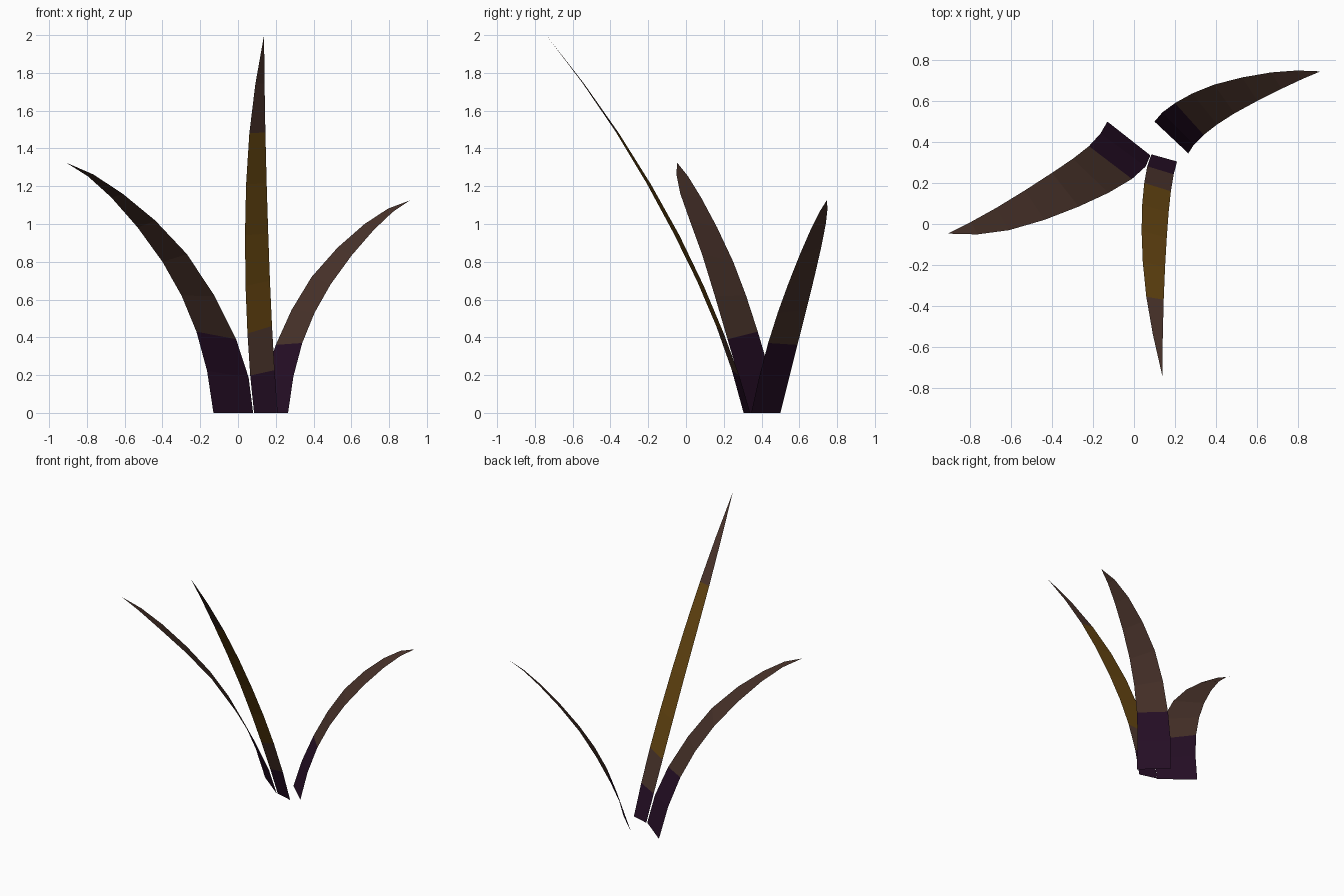
import bpy
import bmesh
from mathutils import Vector

default_cube = bpy.data.objects.get("Cube")
if default_cube:
    bpy.data.objects.remove(default_cube, do_unlink=True)


def make_material(name, colour):
    material = bpy.data.materials.new(name)
    material.use_nodes = True
    rgba = (*colour, 1.0)
    material.diffuse_color = rgba
    shader = material.node_tree.nodes["Principled BSDF"]
    shader.inputs["Base Color"].default_value = rgba
    shader.inputs["Roughness"].default_value = 0.9
    return material


materials = [
    make_material("dark purple", (0.019, 0.0045, 0.019)),
    make_material("dry brown", (0.065, 0.032, 0.023)),
    make_material("dull gold", (0.117, 0.054, 0.005)),
]
PURPLE, BROWN, GOLD = range(len(materials))


def refine(knots):
    """Add a smooth midpoint between each pair of neighbouring knots."""
    points = [Vector(k) for k in knots]
    before = 3 * points[0] - 3 * points[1] + points[2]
    after = 3 * points[-1] - 3 * points[-2] + points[-3]
    padded = [before, *points, after]
    result = [points[0]]
    for a, b, c, d in zip(padded, padded[1:], padded[2:], padded[3:]):
        result += [(9 * (b + c) - a - d) / 16, c]
    return result


def make_blade(name, outer_knots, inner_knots, tip, bands):
    """Loft a thin leaf between two edges that meet at the tip.

    bands lists one colour index for each cross strip, from root to tip.
    """
    outer = refine(outer_knots + [tip])
    inner = refine(inner_knots + [tip])
    bm = bmesh.new()
    left = [bm.verts.new(p) for p in outer[:-1]]
    right = [bm.verts.new(p) for p in inner[:-1]]
    end = bm.verts.new(tip)
    for i in range(len(left) - 1):
        bm.faces.new((left[i], right[i], right[i + 1], left[i + 1]))
    bm.faces.new((left[-1], right[-1], end))
    bm.faces.ensure_lookup_table()
    for face, colour in zip(bm.faces, bands):
        face.material_index = colour

    mesh = bpy.data.meshes.new(name)
    bm.to_mesh(mesh)
    bm.free()
    for material in materials:
        mesh.materials.append(material)
    blade = bpy.data.objects.new(name, mesh)
    bpy.context.collection.objects.link(blade)
    return blade


# Colour bands from root to tip
plain_bands = [PURPLE] * 2 + [BROWN] * 6
gold_bands = [PURPLE, BROWN] + [GOLD] * 4 + [BROWN] * 2

# Wide blade arching to the right side
make_blade(
    "right_blade",
    [(-.13, .5, 0), (-.22, .38, .43), (-.4, .25, .8), (-.67, .08, 1.14)],
    [(.08, .335, 0), (-.01, .22, .39), (-.27, .085, .84), (-.61, -.03, 1.16)],
    (-.91, -.047, 1.325),
    plain_bands,
)

# Tall narrow blade leaning forward
make_blade(
    "front_blade",
    [(.085, .34, 0), (.05, .2, .42), (.037, -.035, .94), (.06, -.355, 1.48)],
    [(.21, .305, 0), (.18, .16, .46), (.16, -.065, .95), (.145, -.37, 1.485)],
    (.138, -.74, 2),
    gold_bands,
)

# Short blade arching to the left and back
make_blade(
    "left_blade",
    [(.1, .5, 0), (.2, .59, .36), (.39, .68, .72), (.67, .74, 1)],
    [(.265, .345, 0), (.34, .435, .37), (.49, .54, .68), (.72, .66, .97)],
    (.91, .745, 1.125),
    plain_bands,
)
